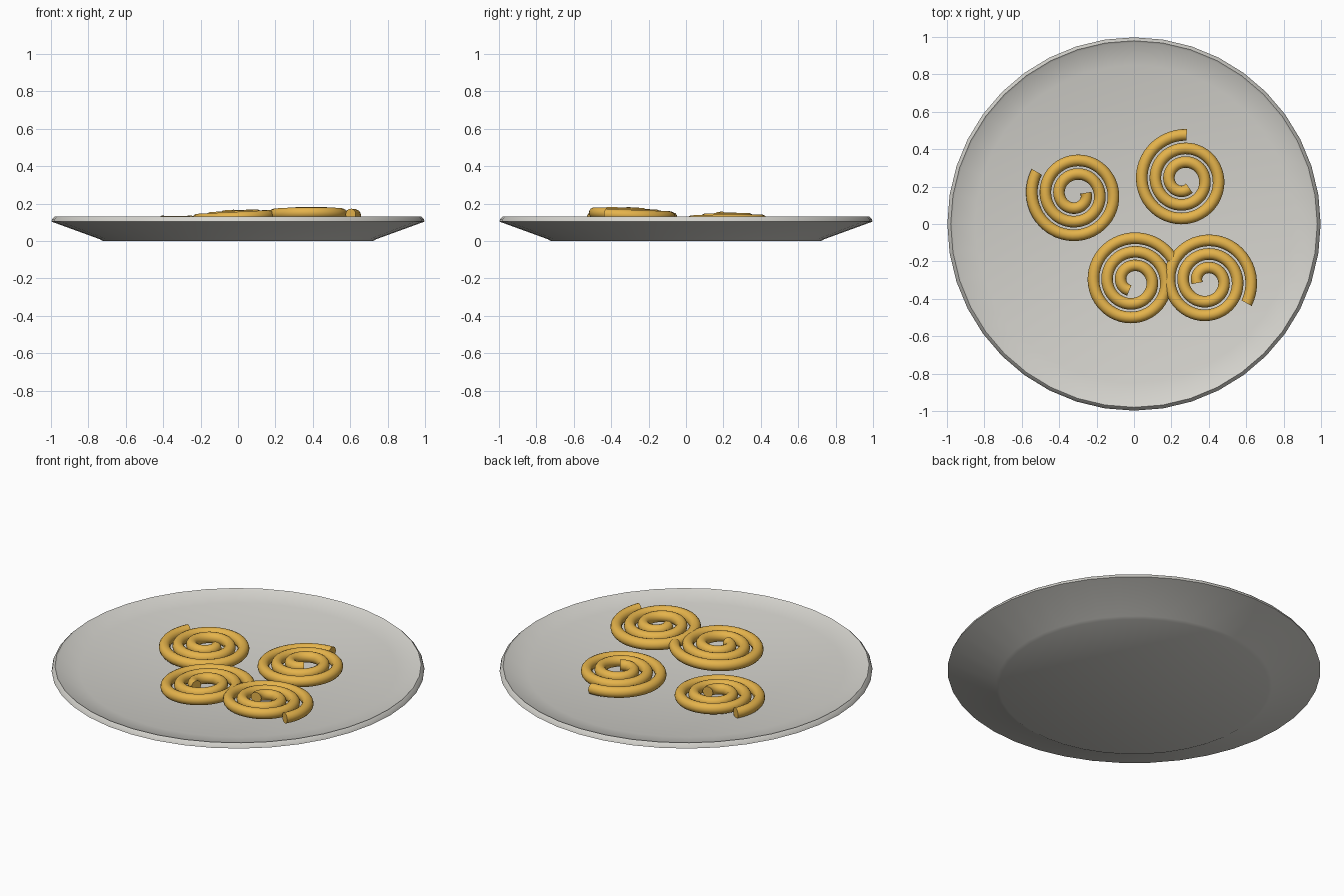
import bpy, bmesh, math
from mathutils import Vector

if "Cube" in bpy.data.objects:
    bpy.data.objects.remove(bpy.data.objects["Cube"])


def material(name, rgb):
    m = bpy.data.materials.new(name)
    m.diffuse_color = (*rgb, 1)
    m.use_nodes = True
    m.node_tree.nodes["Principled BSDF"].inputs["Base Color"].default_value = m.diffuse_color
    return m


GREY = material("warm_grey", (0.66, 0.65, 0.61))
GOLD = material("golden_brown", (0.78, 0.45, 0.07))


def finish(name, bm, mat, angle):
    bmesh.ops.recalc_face_normals(bm, faces=bm.faces)
    mesh = bpy.data.meshes.new(name)
    bm.to_mesh(mesh)
    bm.free()
    mesh.materials.append(mat)
    obj = bpy.data.objects.new(name, mesh)
    bpy.context.collection.objects.link(obj)
    bpy.context.view_layer.objects.active = obj
    obj.select_set(True)
    bpy.ops.object.shade_smooth_by_angle(angle=math.radians(angle))
    obj.select_set(False)


def skin(bm, rings):
    """Join successive rings of vertices with quads."""
    n = len(rings[0])
    for a, b in zip(rings, rings[1:]):
        for i in range(n):
            j = (i + 1) % n
            bm.faces.new((a[i], a[j], b[j], b[i]))


def plate(sides=40):
    # Flat base, flared underside and thin lip
    profile = [(0.722, 0), (0.74, 0.01), (0.998, 0.104), (0.993, 0.117),
               (0.98, 0.13)]
    # Parabolic dished top
    profile += [(r, 0.038 + 0.09 * r * r)
                for r in (0.97, 0.85, 0.7, 0.55, 0.4, 0.25, 0.1)]
    bm = bmesh.new()
    rings = []
    for r, z in profile:
        rings.append([bm.verts.new((r * math.cos(2 * math.pi * i / sides),
                                    r * math.sin(2 * math.pi * i / sides), z))
                      for i in range(sides)])
    skin(bm, rings)
    bm.faces.new(rings[0])
    bm.faces.new(rings[-1])
    finish("plate", bm, GREY, 30)


def spiral(name, x, y, z, tail, slope, rise):
    # Round tube coiled inward from its tail, tilted by slope (dz/dx, dz/dy)
    # and climbing by rise towards the middle
    outer, pitch, tube, turns = 0.2425, 0.073, 0.031, 2.61
    steps, sides = 130, 14
    bm = bmesh.new()
    rings = []
    for s in range(steps + 1):
        t = turns * s / steps
        a = math.radians(tail) + 2 * math.pi * t
        r = outer - pitch * t
        out = Vector((math.cos(a), math.sin(a), 0))
        ring = []
        for k in range(sides):
            b = 2 * math.pi * k / sides
            p = out * (r + tube * math.cos(b))
            p.z = (z + rise * s / steps + tube * math.sin(b)
                   + slope[0] * p.x + slope[1] * p.y)
            ring.append(bm.verts.new((p.x + x, p.y + y, p.z)))
        rings.append(ring)
    skin(bm, rings)
    bm.faces.new(rings[0])
    bm.faces.new(rings[-1])
    finish(name, bm, GOLD, 40)


plate()
spiral("spiral_left", -0.31, 0.158, 0.089, 150, (-0.015, 0.015), 0.018)
spiral("spiral_back", 0.265, 0.235, 0.101, 86, (0.015, 0), 0.025)
spiral("spiral_front", -0.005, -0.306, 0.122, 28, (0.045, 0), 0.016)
spiral("spiral_right", 0.39, -0.306, 0.137, -29, (0, -0.045), 0.014)
